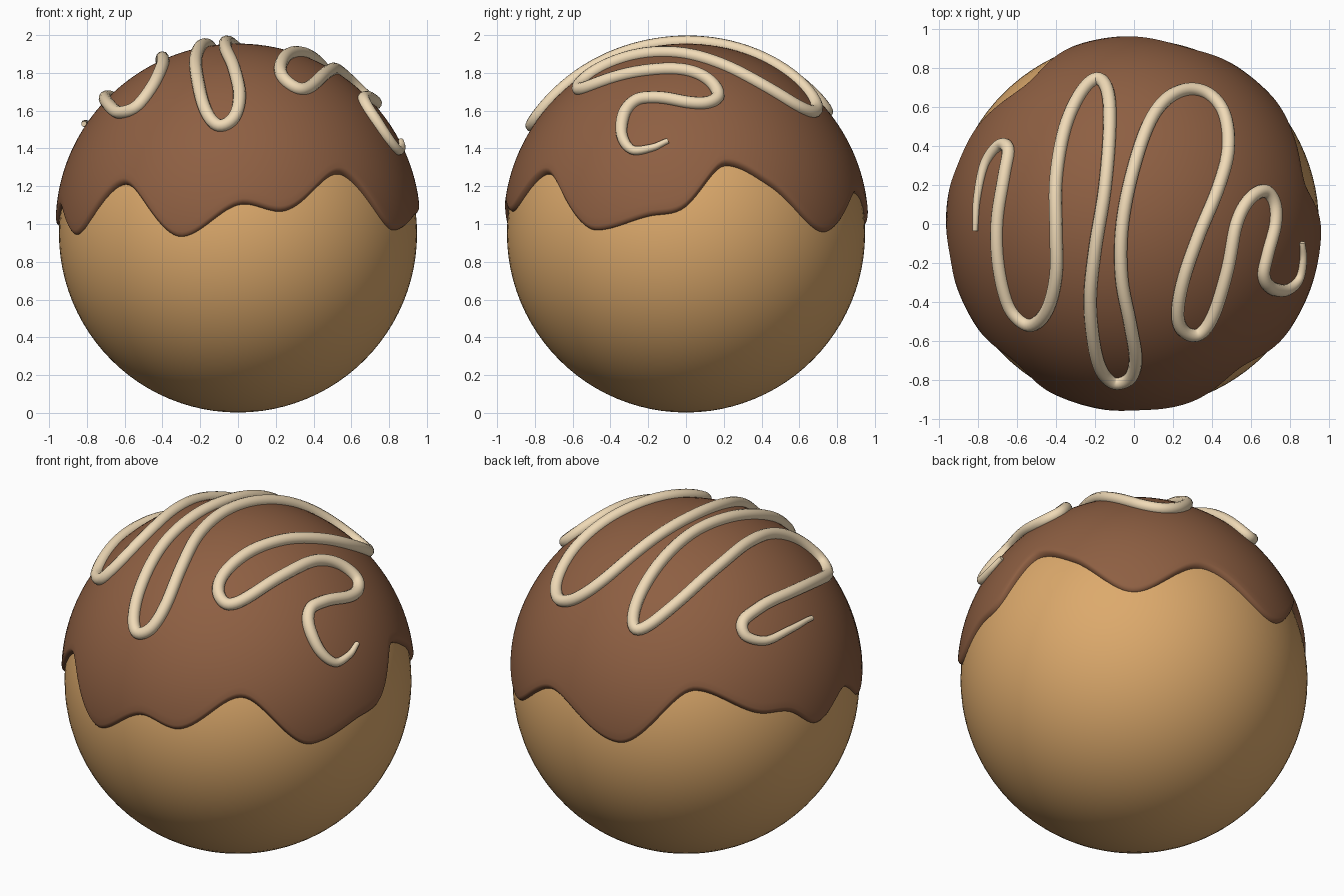
import bpy, bmesh, math
from mathutils import Vector

if "Cube" in bpy.data.objects:
    bpy.data.objects.remove(bpy.data.objects["Cube"])

CZ = 0.95      # height of the ball centre
R = 0.948      # dough radius


def material(name, rgb):
    m = bpy.data.materials.new(name)
    m.diffuse_color = (*rgb, 1)
    m.use_nodes = True
    m.node_tree.nodes["Principled BSDF"].inputs["Base Color"].default_value = m.diffuse_color
    return m


def icing_radius(s):
    """Icing gets thicker towards the top (s = sine of latitude)."""
    return 0.962 + 0.043 * max(s, 0) ** 0.8


# Dough ball
bpy.ops.mesh.primitive_uv_sphere_add(segments=96, ring_count=48, radius=R, location=(0, 0, CZ))
dough = bpy.context.object
dough.name = "dough_ball"
dough.data.materials.append(material("dough", (0.72, 0.40, 0.15)))
bpy.ops.object.shade_smooth()

# Icing lower edge: (angle in degrees, height)
EDGE = [(14, 1.31), (29, 1.20), (50, 0.955), (74, 1.165), (102, 0.98), (128, 1.30),
        (150, 1.145), (162, 1.11), (174, 0.985), (190, 1.09), (206, 0.94), (229.5, 1.21),
        (251.5, 0.93), (272, 1.105), (283.5, 1.065), (306, 1.265), (330, 0.965),
        (348, 1.04), (359, 1.08)]


def edge_height(a):
    n = len(EDGE)

    def pt(i):
        return EDGE[i % n][0] + 360 * (i // n), EDGE[i % n][1]

    def slope(i):
        (a0, z0), (a1, z1), (a2, z2) = pt(i - 1), pt(i), pt(i + 1)
        return 0 if (z1 - z0) * (z2 - z1) <= 0 else (z2 - z0) / (a2 - a0)

    if a < EDGE[0][0]:
        a += 360
    i = max(k for k in range(n) if EDGE[k][0] <= a)
    (a0, z0), (a1, z1) = pt(i), pt(i + 1)
    h = a1 - a0
    t = (a - a0) / h
    return (z0 * (2 * t**3 - 3 * t**2 + 1) + h * slope(i) * (t**3 - 2 * t**2 + t)
            + z1 * (3 * t**2 - 2 * t**3) + h * slope(i + 1) * (t**3 - t**2))


# Icing cap with rounded lip
COLS, ROWS, LIP = 240, 36, 0.03
bm = bmesh.new()
grid = []
lip_steps = [0, 0.04, 0.15, 0.35, 0.65, 1]
for c in range(COLS):
    ang = math.tau * c / COLS
    lat0 = math.asin((edge_height(math.degrees(ang)) - CZ) / 0.955)
    lats = [(lat0 + LIP * u, math.sqrt(1 - (1 - u) ** 2)) for u in lip_steps]
    start = lat0 + LIP
    lats += [(start + (math.pi / 2 - start) * k / ROWS, 1) for k in range(1, ROWS)]
    col = []
    for lat, f in lats:
        r = 0.938 + (icing_radius(math.sin(lat)) - 0.938) * f
        col.append(bm.verts.new((r * math.cos(lat) * math.cos(ang),
                                 r * math.cos(lat) * math.sin(ang),
                                 CZ + r * math.sin(lat))))
    grid.append(col)
top = bm.verts.new((0, 0, CZ + icing_radius(1)))
for c in range(COLS):
    a, b = grid[c], grid[(c + 1) % COLS]
    for k in range(len(a) - 1):
        bm.faces.new((a[k], b[k], b[k + 1], a[k + 1]))
    bm.faces.new((a[-1], b[-1], top))
for f in bm.faces:
    f.smooth = True
mesh = bpy.data.meshes.new("icing")
bm.to_mesh(mesh)
bm.free()
icing = bpy.data.objects.new("chocolate_icing", mesh)
bpy.context.collection.objects.link(icing)
mesh.materials.append(material("chocolate", (0.27, 0.115, 0.055)))

# Drizzle path seen from above
PATH = [(-.815, -.035), (-.805, .13), (-.765, .31), (-.69, .405), (-.645, .38), (-.665, .25),
        (-.70, .03), (-.70, -.16), (-.67, -.34), (-.62, -.46), (-.53, -.52), (-.445, -.44),
        (-.40, -.26), (-.40, -.03), (-.40, .23), (-.355, .49), (-.275, .67), (-.19, .745),
        (-.135, .68), (-.125, .49), (-.15, .18), (-.20, -.13), (-.225, -.39), (-.205, -.62),
        (-.165, -.755), (-.10, -.815), (-.02, -.79), (.008, -.69), (-.02, -.51), (-.063, -.28),
        (-.063, -.03), (-.017, .23), (.065, .49), (.155, .63), (.27, .69), (.385, .665),
        (.465, .56), (.483, .38), (.43, .18), (.335, -.05), (.255, -.28), (.224, -.46),
        (.255, -.55), (.335, -.565), (.41, -.46), (.48, -.23), (.525, 0), (.59, .125),
        (.67, .17), (.72, .11), (.725, 0), (.685, -.155), (.665, -.26), (.70, -.325),
        (.78, -.34), (.845, -.285), (.868, -.18), (.863, -.095)]


def on_icing(x, y, lift):
    s = 0.7
    for _ in range(12):
        r = icing_radius(s) + lift
        s = math.sqrt(max(r * r - x * x - y * y, 0.01)) / r
    return CZ + s * r


pts = [Vector(p) for p in PATH]
pts = [2 * pts[0] - pts[1]] + pts + [2 * pts[-1] - pts[-2]]
samples = []
for i in range(1, len(pts) - 2):
    p0, p1, p2, p3 = pts[i - 1:i + 3]
    for k in range(6):
        t = k / 6
        samples.append(0.5 * (2 * p1 + (p2 - p0) * t + (2 * p0 - 5 * p1 + 4 * p2 - p3) * t * t
                              + (3 * p1 - p0 - 3 * p2 + p3) * t**3))
samples.append(pts[-2])

# Drizzle tube with tapered ends
curve = bpy.data.curves.new("drizzle", "CURVE")
curve.dimensions = "3D"
curve.bevel_depth = 0.034
curve.bevel_resolution = 4
curve.use_fill_caps = True
spline = curve.splines.new("POLY")
spline.points.add(len(samples) - 1)
for i, (p, v) in enumerate(zip(spline.points, samples)):
    p.co = (v.x, v.y, on_icing(v.x, v.y, 0.011), 1)
    p.radius = min(1, 0.42 + 0.58 * min(i, len(samples) - 1 - i) / 22)
spline.use_smooth = True
drizzle = bpy.data.objects.new("cream_drizzle", curve)
bpy.context.collection.objects.link(drizzle)
curve.materials.append(material("cream", (0.87, 0.70, 0.47)))
